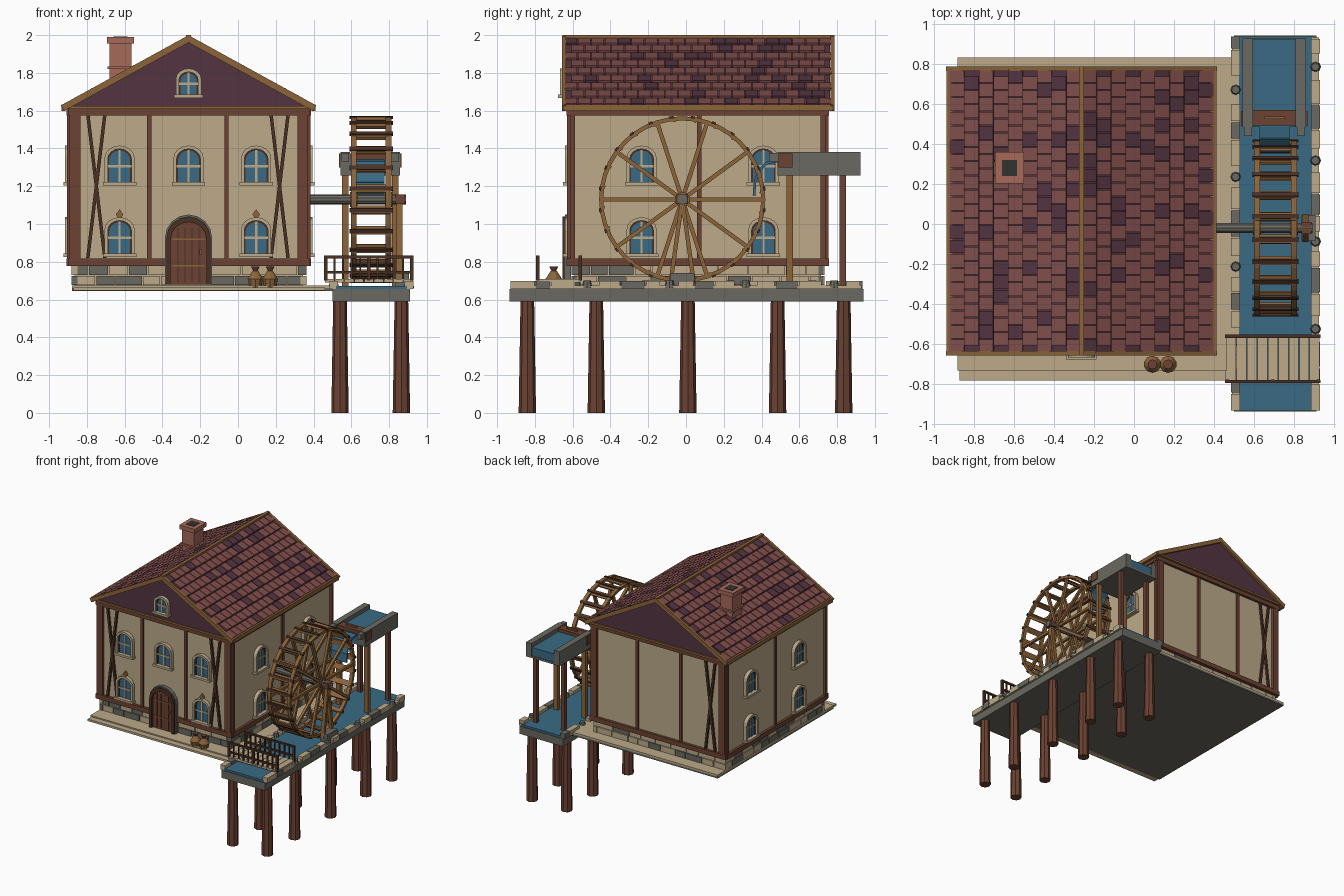
import bpy, bmesh, math, random
from mathutils import Vector, Matrix

random.seed(4)
default_cube = bpy.data.objects.get("Cube")
if default_cube:
    bpy.data.objects.remove(default_cube, do_unlink=True)

PALETTE = {
    "plaster": (188, 170, 138), "stone": (106, 105, 97), "timber": (108, 66, 50),
    "dark timber": (74, 48, 36), "golden wood": (140, 100, 58), "roof tile": (128, 78, 76),
    "purple tile": (84, 52, 64), "water blue": (58, 106, 132), "chimney brick": (166, 106, 90),
    "soot": (50, 50, 48)}
MATERIALS, PARTS = {}, {}
for title, rgb in PALETTE.items():
    material = bpy.data.materials.new(title)
    material.use_nodes = True
    linear = [((c / 255 + .055) / 1.055) ** 2.4 for c in rgb] + [1]
    material.diffuse_color = linear
    material.node_tree.nodes["Principled BSDF"].inputs["Base Color"].default_value = linear
    MATERIALS[title] = material


def mesh_of(name, mat):
    return PARTS.setdefault((name, mat), bmesh.new())


def solid(name, mat, points, push):
    """Extrude a polygon along a vector."""
    mesh = mesh_of(name, mat)
    low = [mesh.verts.new(p) for p in points]
    high = [mesh.verts.new(Vector(p) + Vector(push)) for p in points]
    mesh.faces.new(low)
    mesh.faces.new(high[::-1])
    for i in range(len(low)):
        mesh.faces.new((low[i - 1], low[i], high[i], high[i - 1]))


def box(name, mat, x, y, z):
    """Box from three (low, high) ranges."""
    corners = [(x[0], y[0], z[0]), (x[1], y[0], z[0]), (x[1], y[1], z[0]), (x[0], y[1], z[0])]
    solid(name, mat, corners, (0, 0, z[1] - z[0]))


def around(middle, size):
    return middle - size / 2, middle + size / 2


def beam(name, mat, start, end, side, width, thick):
    """Rectangular bar; width is measured along the side vector."""
    start, end, side = Vector(start), Vector(end), Vector(side).normalized()
    across = (end - start).cross(side).normalized() * thick / 2
    side = side * width / 2
    solid(name, mat, [start - side - across, start + side - across,
                      start + side + across, start - side + across], end - start)


def tube(name, mat, start, end, r_start, r_end, sides=8):
    start, end = Vector(start), Vector(end)
    turn = (end - start).to_track_quat("Z", "Y").to_matrix().to_4x4()
    bmesh.ops.create_cone(mesh_of(name, mat), cap_ends=True, segments=sides, radius1=r_start,
                          radius2=r_end, depth=(end - start).length,
                          matrix=Matrix.Translation((start + end) / 2) @ turn)


def band(name, mat, outer, inner, push):
    """Strip of solid segments between two matching outlines."""
    for i in range(len(outer) - 1):
        solid(name, mat, [outer[i], outer[i + 1], inner[i + 1], inner[i]], push)


def arch(foot, right, width, height, rise):
    up, right = Vector((0, 0, 1)), Vector(right)
    curve = [foot + right * width / 2 * math.cos(math.pi * i / 8)
             + up * (height - rise + rise * math.sin(math.pi * i / 8)) for i in range(9)]
    return [foot + right * width / 2] + curve + [foot - right * width / 2]


LEFT, RIGHT, FRONT, BACK, MID = -.885, .365, -.61, .735, -.262
FLOOR, EAVE, RIDGE = .8, 1.62, 1.98
X, Y, Z = Vector((1, 0, 0)), Vector((0, 1, 0)), Vector((0, 0, 1))

# House body, terrace and foundation
box("house_walls", "plaster", (LEFT, RIGHT), (FRONT, BACK), (FLOOR, EAVE))
box("terrace_base", "stone", (-.88, .5), (-.73, .83), (.645, .66))
box("terrace_top", "plaster", (-.88, .49), (-.73, .83), (.66, .675))
box("front_step", "plaster", (-.87, .46), (-.78, -.73), (.648, .665))
box("foundation", "plaster", (LEFT + .02, RIGHT - .02), (FRONT + .02, BACK - .02), (.67, FLOOR))


def brick_row(start, end, normal, low):
    start, end = Vector(start), Vector(end)
    length, step = (end - start).length, 0
    along = (end - start).normalized()
    while step < length - .02:
        size = min(random.uniform(.09, .16), length - step)
        tint = "stone" if random.random() < .35 else "plaster"
        a = start + along * (step + .003) + Z * low
        beam("foundation_bricks", tint, a, a + along * (size - .006), normal, .028, .048)
        step += size


for low in (.7, .753):
    for x, normal in ((LEFT + .02, -X), (RIGHT - .02, X)):
        brick_row((x, FRONT, 0), (x, BACK, 0), normal, low)
    for y, normal in ((FRONT + .02, -Y), (BACK - .02, Y)):
        for x0, x1 in (((LEFT, MID - .12), (MID + .12, RIGHT)) if y < 0 else ((LEFT, RIGHT),)):
            brick_row((x0, y, 0), (x1, y, 0), normal, low)

# Timber frame
for y in (FRONT, BACK):
    for x in (-.47, -.06):
        box("wall_posts", "timber", around(x, .022), around(y, .03), (FLOOR, EAVE))
    for x in (LEFT + .022, RIGHT - .022):
        box("corner_posts", "timber", around(x, .056), around(y, .04), (FLOOR, EAVE))
    for z in (FLOOR - .002, EAVE - .025):
        box("wall_bands", "timber", (LEFT - .015, RIGHT + .015), around(y, .044), around(z, .04))
    for x in (-.75, .22)[:2 if y < 0 else 1]:
        for lean in (-.045, .045):
            beam("cross_braces", "dark timber", (x - lean, y, FLOOR + .02),
                 (x + lean, y, EAVE - .04), Y, .035, .018)
for x in (LEFT, RIGHT):
    box("wall_posts", "timber", around(x, .03), around(.07, .022), (FLOOR, EAVE))
    for y in (FRONT + .01, BACK - .01):
        box("corner_posts", "timber", around(x, .04), around(y, .025), (FLOOR, EAVE))
    for z in (FLOOR - .002, EAVE - .025):
        box("wall_bands", "timber", around(x, .044), (FRONT, BACK), around(z, .04))


# Windows
def window(foot, right, out, width=.125, height=.175):
    foot = Vector(foot)
    pane = arch(foot, right, width, height, width * .42)
    trim = arch(foot, right, width + .035, height + .018, width * .54)
    solid("window_glass", "water blue", pane, out * .008)
    band("window_trim", "plaster", trim, pane, out * .03)
    inner = arch(foot, right, width - .014, height - .008, width * .4)
    band("window_frames", "dark timber", pane, inner, out * .014)
    front = foot + out * .008
    beam("window_bars", "plaster", front, front + Z * height * .97, right, .012, .014)
    cross = front + Z * height * .48
    beam("window_bars", "plaster", cross - right * width / 2, cross + right * width / 2, Z, .012, .014)
    sill = foot - Z * .008
    reach = right * (width / 2 + .026)
    beam("window_sills", "plaster", sill - reach, sill + reach, Z, .018, .08)


for z in (.843, 1.222):
    for x in (MID - .365, MID, MID + .358):
        if x != MID or z > 1:
            window((x, FRONT, z), X, -Y)
    for y in (-.235, .41):
        window((RIGHT, y, z), Y, X)
        window((LEFT, y, z), -Y, -X)
window((MID, -.637, 1.685), X, -Y, .1, .12)
for x in (MID - .365, MID + .358):
    diamond = [(x + .02, FRONT, 1.05), (x, FRONT, 1.078), (x - .02, FRONT, 1.05), (x, FRONT, 1.022)]
    solid("window_ornaments", "golden wood", diamond, -Y * .02)

# Door
foot = Vector((MID, FRONT, .68))
leaf, surround = arch(foot, X, .19, .33, .095), arch(foot, X, .235, .36, .117)
solid("door_leaf", "timber", leaf, -Y * .025)
band("door_surround", "dark timber", surround, leaf, -Y * .045)
band("door_arch_edge", "stone", arch(foot, X, .25, .37, .125), surround, -Y * .03)
for x in (-.055, -.018, .018, .055):
    box("door_plank_gaps", "dark timber", around(MID + x, .004), around(FRONT - .026, .006), (.69, .98))
for z in (.78, .92):
    box("door_hinges", "golden wood", around(MID, .17), around(FRONT - .028, .008), around(z, .008))
box("door_handle", "golden wood", around(MID + .065, .012), around(FRONT - .035, .02), around(.85, .03))

# Roof with gables, tiles and edge trim
HALF, ROOF_FRONT, ROOF_BACK = .655, -.645, .775
gable = [(MID - HALF, -.637, EAVE), (MID + HALF, -.637, EAVE), (MID, -.637, RIDGE)]
solid("gables", "purple tile", gable, Y * 1.4)
top = Vector((MID, 0, RIDGE))
rows, columns = 9, 20
tile = (ROOF_BACK - ROOF_FRONT) / columns
for sign in (-1, 1):
    slope = Vector((sign * HALF, 0, EAVE - RIDGE))
    normal = Vector((sign * (RIDGE - EAVE), 0, HALF)).normalized()
    for row in range(rows):
        upper, lower = top + slope * (row / rows), top + slope * ((row + .93) / rows)
        for col in range(columns - row % 2):
            y = Y * (ROOF_FRONT + tile * (col + .5 + row % 2 / 2))
            tint = "purple tile" if random.random() < .17 else "roof tile"
            beam("roof_tiles", tint, upper + y + normal * .003, lower + y + normal * .012,
                 Y, tile - .005, .012)
    for y in (ROOF_FRONT, ROOF_BACK):
        beam("roof_edge_trim", "golden wood", top + Y * y, top + slope * 1.02 + Y * y, Y, .022, .034)
    eave = top + slope * 1.01
    beam("eave_trim", "golden wood", eave + Y * ROOF_FRONT, eave + Y * ROOF_BACK, X, .022, .034)
box("ridge_trim", "golden wood", around(MID, .026), (ROOF_FRONT - .01, ROOF_BACK + .01),
    (RIDGE - .01, 2))
box("eave_board", "golden wood", around(MID, HALF * 2 + .01), (ROOF_FRONT, ROOF_BACK),
    (EAVE - .01, EAVE + .006))

# Chimney
chimney_x, chimney_y = -.622, .28
for size, low, high in ((.116, 1.7, 1.965), (.14, 1.82, 1.835), (.145, 1.955, 1.99)):
    box("chimney", "chimney brick", around(chimney_x, size), around(chimney_y, size + .012), (low, high))
box("chimney_hole", "soot", around(chimney_x, .075), around(chimney_y, .08), (1.98, 1.993))

# Canal on stilts
box("canal_trough", "stone", (.5, .91), (-.935, .94), (.59, .655))
box("canal_water", "water blue", (.52, .895), (-.93, .935), (.655, .672))
for x in (.507, .905):
    box("canal_curb", "plaster", around(x, .036), (-.9, .93), (.655, .675))
    y, turn = -.93, 0
    while y < .9:
        size = random.uniform(.07, .13)
        tint = "stone" if turn % 2 else "plaster"
        if turn % 4 == 3:
            tube("canal_boulders", tint, (x, y + size / 2, .66), (x, y + size / 2, .7), .028, .02)
        else:
            box("canal_stones", tint, around(x, .046), (y, min(y + size, .935)), (.655, .698))
        y, turn = y + size + .008, turn + 1
for x in (.54, .865):
    for y in (-.84, -.475, .01, .485, .835):
        tube("canal_stilts", "timber", (x, y, 0), (x, y, .6), .046, .036)

# Footbridge with railings
for i in range(9):
    box("bridge_planks", "plaster", around(.485 + i * .052, .049), (-.79, -.555), (.69, .71))
for y in (-.785, -.56):
    for z in (.745, .825):
        box("bridge_rails", "dark timber", (.455, .93), around(y, .016), around(z, .014))
    for i in range(11):
        thick = .018 if i % 5 == 0 else .01
        box("bridge_balusters", "dark timber", around(.465 + i * .0455, thick), around(y, thick),
            (.7, .832))

# Water wheel
hub = Vector((0, -.02, 1.13))


def on_wheel(x, radius, angle):
    return hub + Vector((x, radius * math.cos(angle), radius * math.sin(angle)))


circle = [math.tau * i / 40 for i in range(41)]
for x in (.598, .782):
    band("wheel_rims", "golden wood", [on_wheel(x, .44, a) for a in circle],
         [on_wheel(x, .418, a) for a in circle], X * .03)
    for i in range(10):
        beam("wheel_spokes", "golden wood", on_wheel(x + .015, .03, math.tau * i / 10),
             on_wheel(x + .015, .42, math.tau * i / 10), X, .022, .022)
    tube("wheel_hubs", "golden wood", on_wheel(x - .005, 0, 0), on_wheel(x + .035, 0, 0), .04, .04, 10)
for i in range(24):
    angle = math.tau * (i + .5) / 24
    beam("wheel_paddles", "golden wood", on_wheel(.605, .425, angle), on_wheel(.805, .425, angle),
         on_wheel(0, 1, angle + 1.2) - hub, .045, .014)
    box_side = on_wheel(.59, .438, angle)
    beam("wheel_pegs", "dark timber", box_side, box_side + X * .23,
         on_wheel(0, 1, angle + math.pi / 2) - hub, .022, .012)
tube("wheel_axle", "stone", hub + X * RIGHT, hub + X * .89, .027, .027, 10)
for lean in (-.06, .06):
    beam("axle_trestle", "golden wood", hub + X * .855, (.855, hub.y + lean, .7), X, .03, .022)
box("axle_bearing", "timber", around(.86, .05), around(hub.y, .06), around(hub.z, .05))
box("trestle_footing", "stone", around(.87, .07), around(hub.y, .13), (.66, .74))

# Overhead flume and falling water
for x in (.568, .832):
    box("flume_sides", "stone", around(x, .052), (.485, .925), (1.257, 1.38))
    box("flume_sides", "stone", around(x, .04), (.44, .49), (1.33, 1.375))
    for y, mat in ((.55, "golden wood"), (.83, "timber")):
        box("flume_posts", mat, around(x, .036), around(y, .034), (.66, 1.27))
    box("flume_brackets", "golden wood", around(x, .05), around(.55, .065), (1.257, 1.29))
    box("gate_posts", "timber", around(x, .068), around(.527, .075), (1.3, 1.372))
box("flume_floor", "stone", (.56, .84), (.485, .925), (1.257, 1.275))
box("flume_water", "water blue", (.59, .81), (.485, .92), (1.275, 1.345))
box("flume_gate", "timber", (.55, .85), around(.53, .075), (1.345, 1.372))
box("gate_handle", "golden wood", around(.7, .1), around(.53, .014), (1.372, 1.382))
fall = [(.49, 1.335), (.43, 1.325), (.385, 1.28), (.365, 1.22), (.36, 1.15)]
for (y0, z0), (y1, z1) in zip(fall, fall[1:]):
    beam("falling_water", "water blue", (.7, y0, z0), (.7, y1, z1), X, .15, .014)

# Grain sacks by the door
for x in (.092, .17):
    tube("grain_sacks", "golden wood", (x, -.7, .665), (x, -.7, .71), .034, .043, 10)
    tube("grain_sacks", "golden wood", (x, -.7, .71), (x, -.7, .752), .043, .016, 10)
    tube("sack_tops", "timber", (x, -.7, .752), (x, -.7, .775), .012, .024, 10)

# Turn the collected meshes into objects
for (name, mat), mesh in PARTS.items():
    bmesh.ops.recalc_face_normals(mesh, faces=mesh.faces[:])
    data = bpy.data.meshes.new(name)
    mesh.to_mesh(data)
    mesh.free()
    data.materials.append(MATERIALS[mat])
    bpy.context.collection.objects.link(bpy.data.objects.new(name, data))
